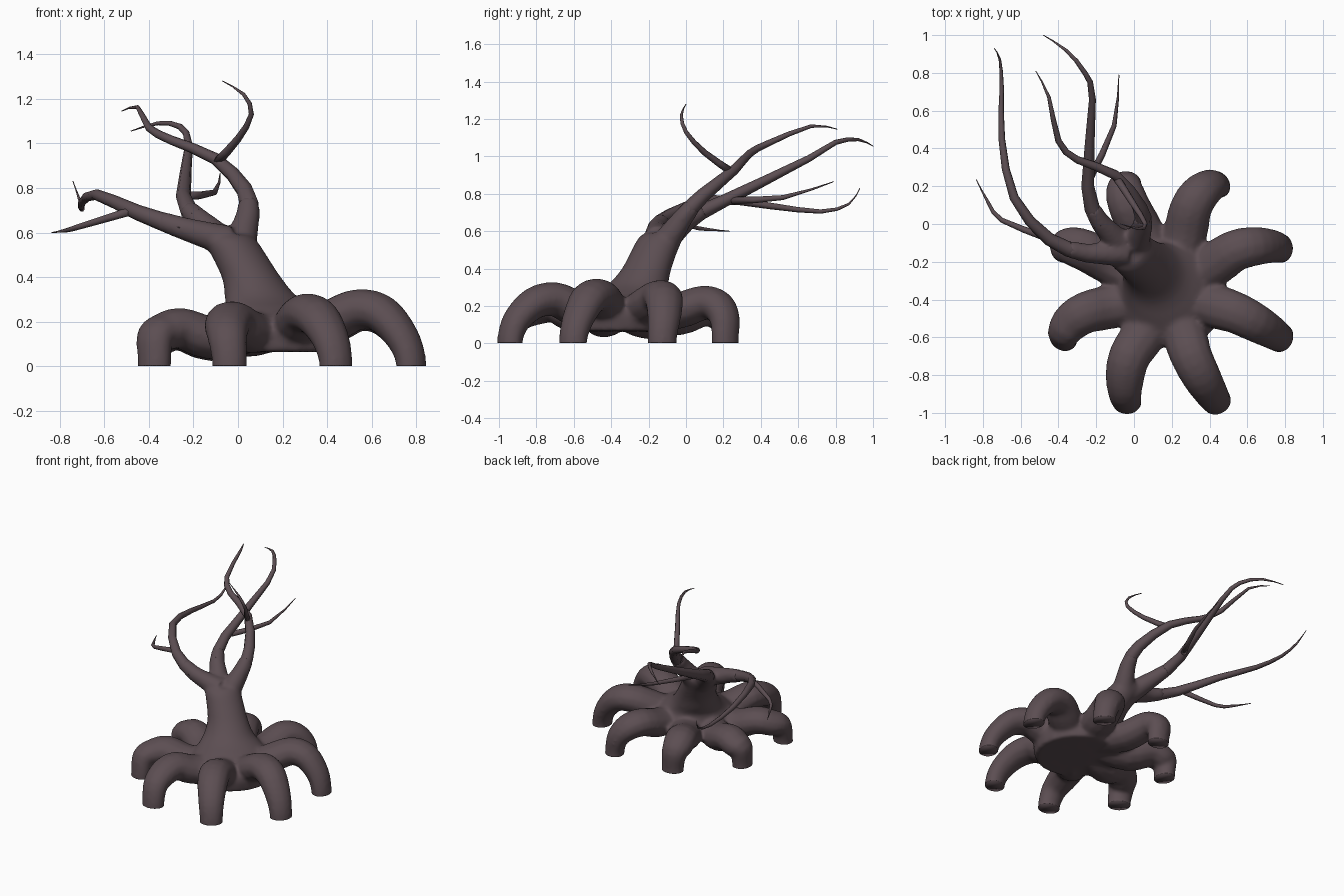
import bpy, bmesh, math
from mathutils import Vector

if "Cube" in bpy.data.objects:
    bpy.data.objects.remove(bpy.data.objects["Cube"])

bark = bpy.data.materials.new("dark_bark")
bark.diffuse_color = (0.107, 0.076, 0.085, 1)
bark.use_nodes = True
bark.node_tree.nodes["Principled BSDF"].inputs["Base Color"].default_value = bark.diffuse_color


def spline(pts, n):
    """Catmull-Rom resampling of (x, y, z, radius) points."""
    pts = [Vector(p) for p in pts]
    out = []
    for i in range(len(pts) - 1):
        a, b, c, d = (pts[max(i - 1, 0)], pts[i], pts[i + 1],
                      pts[min(i + 2, len(pts) - 1)])
        for k in range(n):
            t = k / n
            out.append(0.5 * (2 * b + (c - a) * t + (2 * a - 5 * b + 4 * c - d) * t * t
                              + (3 * b - a - 3 * c + d) * t ** 3))
    return out + [pts[-1]]


def tube(bm, pts, sides, flat=False, normal=None, squash=1):
    """Capped tube along a path; flat keeps every ring horizontal."""
    rings = []
    for i, p in enumerate(pts):
        t = (pts[min(i + 1, len(pts) - 1)] - pts[max(i - 1, 0)]).to_3d().normalized()
        if flat:
            t = Vector((0, 0, 1))
        if normal is None:
            normal = t.orthogonal()
        normal = (normal - t * normal.dot(t)).normalized()
        side = t.cross(normal) * squash
        r = max(p[3], 0.002)
        rings.append([bm.verts.new(p.to_3d() + r * (math.cos(a) * normal + math.sin(a) * side))
                      for a in (2 * math.pi * k / sides for k in range(sides))])
    for lo, hi in zip(rings, rings[1:]):
        for k in range(sides):
            bm.faces.new((lo[k], lo[(k + 1) % sides], hi[(k + 1) % sides], hi[k]))
    bm.faces.new(rings[0][::-1])
    bm.faces.new(rings[-1])


def add_object(name, bm):
    bmesh.ops.recalc_face_normals(bm, faces=bm.faces)
    mesh = bpy.data.meshes.new(name)
    bm.to_mesh(mesh)
    bm.free()
    mesh.materials.append(bark)
    mesh.shade_smooth()
    obj = bpy.data.objects.new(name, mesh)
    bpy.context.collection.objects.link(obj)
    return obj


def add_branch(name, pts, thin, flare, trunk=None):
    """Tapering branch; its flared start is added to the trunk so it can be fused."""
    pts = [Vector(p) for p in pts]
    run = [0]
    for a, b in zip(pts, pts[1:]):
        run.append(run[-1] + (b - a).length)
    left = [1 - d / run[-1] for d in run]
    path = spline([(*p, thin * u ** 0.6 + flare * u ** 5) for p, u in zip(pts, left)], 2)
    if trunk:
        tube(trunk, [p + Vector((0, 0, 0, .004)) for p in path[:4]], 12)
        path = path[2:]
    bm = bmesh.new()
    tube(bm, path, 8)
    add_object(name, bm)


# Leaning trunk with a flared base
bm = bmesh.new()
tube(bm, spline([(.2, -.365, .065, .28), (.2, -.36, .18, .29), (.16, -.32, .25, .22),
                 (.105, -.26, .31, .165), (.065, -.215, .39, .135), (.015, -.175, .48, .125),
                 (-.03, -.14, .56, .118), (-.035, -.13, .59, .09)], 3), 24, flat=True)

# Three main branches, each with one side twig
add_branch("left_branch", [(-.04, -.15, .56), (-.25, -.155, .62), (-.45, -.08, .69),
                           (-.635, .14, .77), (-.7, .45, .735), (-.7, .72, .705),
                           (-.71, .87, .745), (-.74, .93, .83)], .034, .035, bm)
add_branch("left_twig", [(-.47, -.07, .7), (-.7, .02, .63), (-.77, .11, .61),
                         (-.835, .235, .6)], .02, 0)
add_branch("middle_branch", [(-.05, -.12, .54), (-.18, .01, .66), (-.245, .2, .76),
                             (-.22, .66, .99), (-.26, .8, 1.075), (-.36, .92, 1.09),
                             (-.48, 1, 1.055)], .035, .04, bm)
add_branch("middle_twig", [(-.23, .25, .765), (-.105, .52, .78), (-.08, .79, .865)], .02, 0)
add_branch("right_branch", [(0, -.12, .52), (.045, -.01, .68), (.03, .09, .79),
                            (-.1, .26, .93), (-.3, .34, 1.015), (-.4, .44, 1.07),
                            (-.45, .67, 1.162), (-.52, .81, 1.145)], .035, .04, bm)
add_branch("right_twig", [(-.09, .24, .92), (0, .1, 1.02), (.06, 0, 1.13),
                          (.025, -.025, 1.22), (-.07, 0, 1.28)], .021, 0)

# Eight arching roots around the base, pulled towards the lean of the trunk
for k in range(8):
    a = math.radians(22.5 + 45 * k)
    c, s = math.cos(a), math.sin(a)
    z = .21 + .045 * c - .01 * s
    path = [(.12, .15, .10, .2), (.3, z - .045, .118, .7), (.43, z, .112, 1),
            (.53, z - .02, .105, .75), (.6, .13, .09, .3), (.622, .03, .08, 0),
            (.624, -.07, .08, 0)]
    tube(bm, spline([(.2 + r * c - .06 * w, -.365 + r * s + .06 * w, h, rad)
                     for r, h, rad, w in path], 3), 12,
         normal=Vector((-s, c, 0)), squash=.83)
body = add_object("trunk_and_roots", bm)

# Fuse trunk and roots, soften the joints, then cut the feet flat at the ground
m = body.modifiers.new("fuse", 'REMESH')
m.mode, m.voxel_size = 'VOXEL', 0.012
m = body.modifiers.new("soften", 'SMOOTH')
m.factor, m.iterations = 0.5, 12
fused = bpy.data.meshes.new_from_object(
    body.evaluated_get(bpy.context.evaluated_depsgraph_get()))
body.modifiers.clear()
bm = bmesh.new()
bm.from_mesh(fused)
bmesh.ops.bisect_plane(bm, geom=bm.verts[:] + bm.edges[:] + bm.faces[:],
                       plane_co=(0, 0, 0.003), plane_no=(0, 0, 1), clear_inner=True)
bmesh.ops.holes_fill(bm, edges=[e for e in bm.edges if e.is_boundary], sides=0)
bm.to_mesh(body.data)
bm.free()
body.data.shade_smooth()
